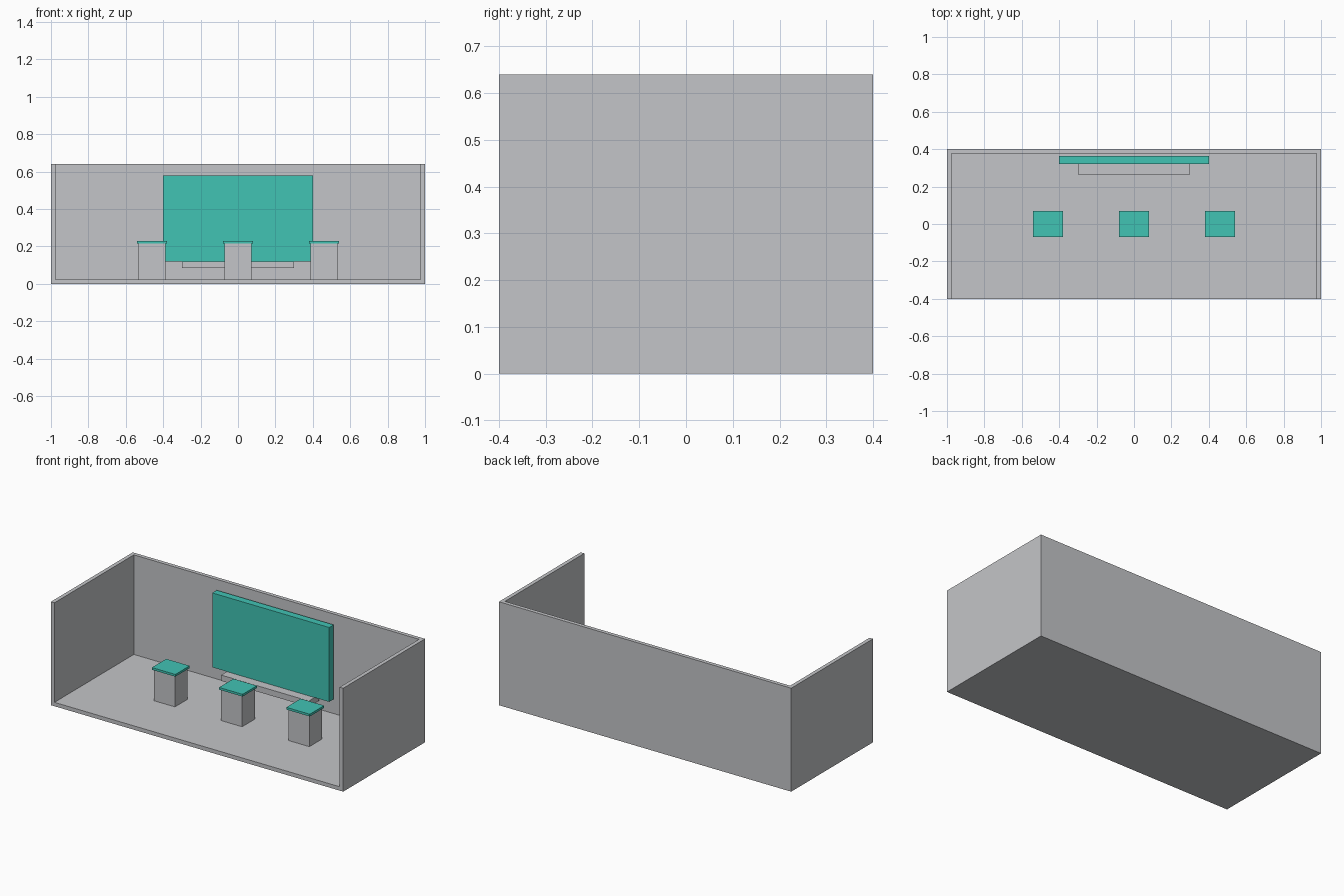
import bpy
import bmesh
from mathutils import Vector

old = bpy.data.objects.get("Cube")
if old:
    bpy.data.objects.remove(old, do_unlink=True)


def make_material(name, rgb):
    mat = bpy.data.materials.new(name)
    mat.use_nodes = True
    color = (*rgb, 1.0)
    mat.diffuse_color = color
    mat.node_tree.nodes["Principled BSDF"].inputs["Base Color"].default_value = color
    return mat


def box(name, low, high, mat=None):
    """Flat-shaded box between two opposite corners."""
    low, high = Vector(low), Vector(high)
    mesh = bpy.data.meshes.new(name)
    bm = bmesh.new()
    bmesh.ops.create_cube(bm, size=1)
    bmesh.ops.scale(bm, vec=high - low, verts=bm.verts)
    bm.to_mesh(mesh)
    bm.free()
    obj = bpy.data.objects.new(name, mesh)
    obj.location = (low + high) / 2
    bpy.context.collection.objects.link(obj)
    if mat:
        mesh.materials.append(mat)
    return obj


gray = make_material("light gray", (0.552, 0.558, 0.578))
teal = make_material("teal", (0.053, 0.546, 0.456))

# Booth shell: floor, back wall and side walls, open at the front and top
WALL = 0.024
shell = box("booth_shell", (-1, -0.4, 0), (1, 0.4, 0.64), gray)
cutter = box("shell_cutter", (-1 + WALL, -0.6, WALL), (1 - WALL, 0.4 - WALL, 0.9), gray)
cutter.hide_render = True
cut = shell.modifiers.new("hollow", 'BOOLEAN')
cut.operation = 'DIFFERENCE'
cut.solver = 'EXACT'
cut.object = cutter
bpy.context.view_layer.objects.active = shell
bpy.ops.object.modifier_apply(modifier=cut.name)
bpy.data.objects.remove(cutter, do_unlink=True)

# Display panel and the shelf below it
box("display_panel", (-0.4, 0.32, 0.12), (0.4, 0.364, 0.58), teal)
box("display_shelf", (-0.3, 0.264, 0.084), (0.3, 0.364, 0.12), gray)

# Row of pedestals with overhanging tops
for side, x in (("right", -0.46), ("middle", 0), ("left", 0.46)):
    box(side + "_pedestal", (x - 0.072, -0.062, WALL), (x + 0.072, 0.062, 0.216), gray)
    box(side + "_pedestal_top", (x - 0.08, -0.07, 0.216), (x + 0.08, 0.07, 0.23), teal)
